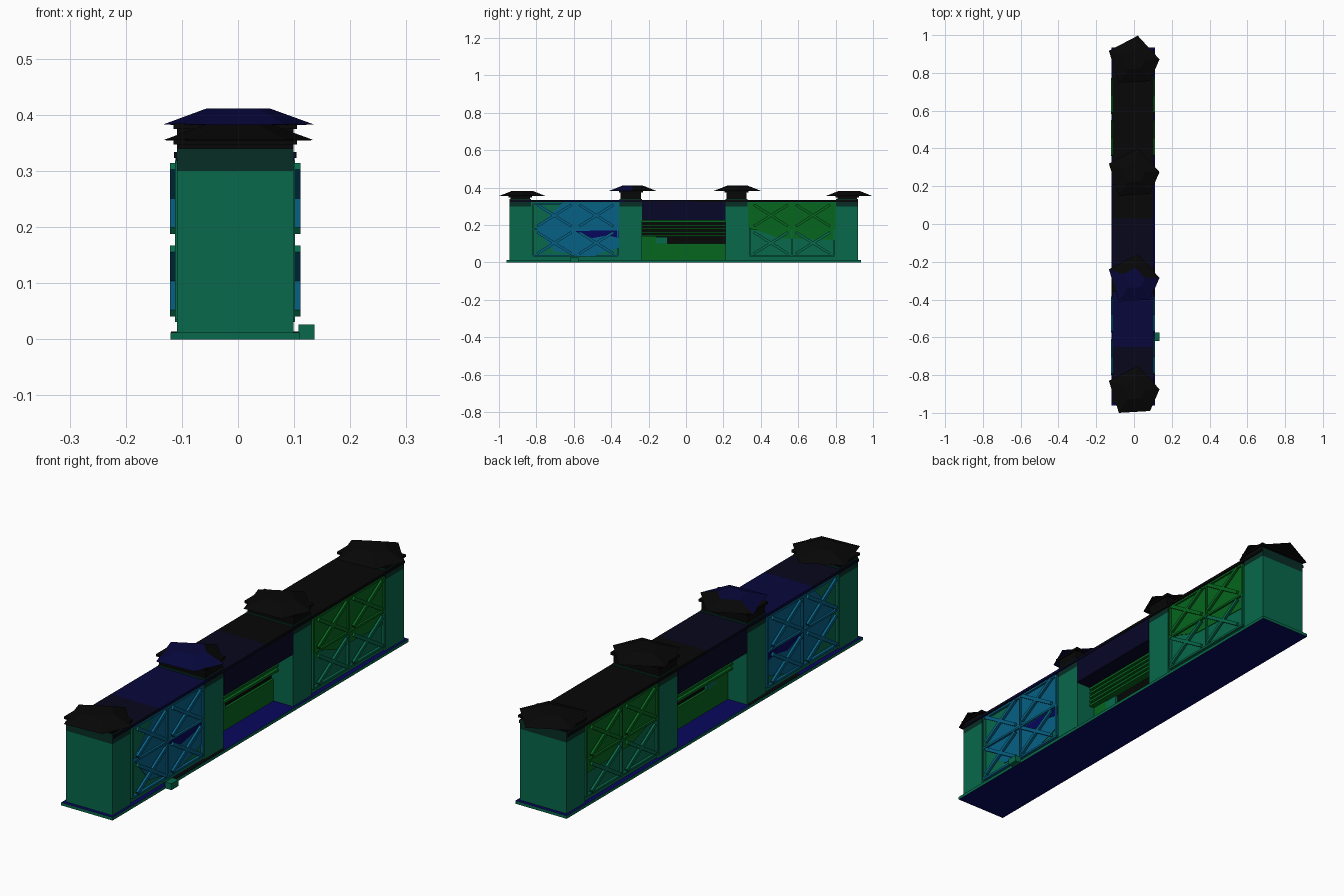
import bpy
import bmesh
from mathutils import Matrix, Vector

cube = bpy.data.objects.get("Cube")
if cube:
    bpy.data.objects.remove(cube, do_unlink=True)


def material(name, rgb):
    m = bpy.data.materials.new(name)
    m.use_nodes = True
    m.diffuse_color = (*rgb, 1)
    m.node_tree.nodes["Principled BSDF"].inputs["Base Color"].default_value = (*rgb, 1)
    return m


TEAL = material("teal", (.002, .138, .067))
DARK_TEAL = material("dark teal", (.002, .026, .018))
GREEN = material("green", (.002, .132, .013))
BLUE = material("blue", (.002, .12, .235))
NAVY = material("navy", (.002, .002, .11))
ROOF_NAVY = material("roof navy", (.002, .002, .045))
FASCIA_NAVY = material("fascia navy", (.002, .002, .02))
DARK_NAVY = material("dark navy", (.002, .002, .012))
BLACK = material("black", (.002, .002, .002))
CX = -.005  # centre line of the building


def finish(name, bm, mats, rule=None):
    bmesh.ops.recalc_face_normals(bm, faces=bm.faces)
    bm.normal_update()
    if rule:
        for f in bm.faces:
            f.material_index = rule(f)
    mesh = bpy.data.meshes.new(name)
    bm.to_mesh(mesh)
    bm.free()
    for m in mats:
        mesh.materials.append(m)
    ob = bpy.data.objects.new(name, mesh)
    bpy.context.collection.objects.link(ob)


def add_box(bm, x, y, z, tilt=0):
    """Box from ranges, turned about x by tilt."""
    size = [b - a for a, b in (x, y, z)]
    mid = Vector([(a + b) / 2 for a, b in (x, y, z)])
    mat = Matrix.Translation(mid) @ Matrix.Rotation(tilt, 4, 'X')
    bmesh.ops.create_cube(bm, size=1, matrix=mat @ Matrix.Diagonal((*size, 1)))


def box(name, x, y, z, mats, rule=None):
    bm = bmesh.new()
    add_box(bm, x, y, z)
    finish(name, bm, mats, rule)


def plate(name, x, outline, mat):
    """Thin painted plate in the y-z plane."""
    bm = bmesh.new()
    f = bm.faces.new([bm.verts.new((x - .002, y, z)) for y, z in outline])
    r = bmesh.ops.extrude_face_region(bm, geom=[f])
    bmesh.ops.translate(bm, vec=(.004, 0, 0),
                        verts=[v for v in r["geom"] if isinstance(v, bmesh.types.BMVert)])
    finish(name, bm, [mat])


def both_sides(x0, x1):
    return {"left": (CX + x0, CX + x1), "right": (CX - x1, CX - x0)}


# Base slab: teal rim, navy top and underside
box("base_slab", (CX - .115, CX + .115), (-.96, .935), (0, .012), [TEAL, NAVY],
    lambda f: int(abs(f.normal.z) > .5))
box("side_step", (.108, .136), (-.62, -.575), (0, .026), [TEAL])
for side, xr in both_sides(.101, .1145).items():
    box("floor_edge_" + side, xr, (-.56, -.24), (.01, .014), [BLACK])

# Towers with a dark upper band, neck and irregular five-sided cap
CAP = [(.02, .125), (-.133, .045), (-.08, -.125), (.085, -.115), (.135, 0)]


def cap(name, yc, z, mats, rule=None):
    bm = bmesh.new()
    rings = []
    for scale, dz in ((.85, -.001), (1, 0), (.43, .028)):
        rings.append([bm.verts.new((x * scale, yc + y * scale, z + dz)) for x, y in CAP])
    n = len(CAP)
    for lower, upper in zip(rings, rings[1:]):
        for i in range(n):
            j = (i + 1) % n
            bm.faces.new((lower[i], lower[j], upper[j], upper[i]))
    bm.faces.new(rings[0])
    bm.faces.new(rings[-1])
    finish(name, bm, mats, rule)


TOWERS = [("front_end", -.945, -.828, -.875, .355), ("front_inner", -.355, -.235, -.285, .383),
          ("back_inner", .21, .33, .275, .383), ("back_end", .803, .92, .872, .355)]
for name, y0, y1, yc, ztop in TOWERS:
    box(name + "_tower", (CX - .104, CX + .104), (y0, y1), (.012, .3), [TEAL])
    box(name + "_band", (CX - .104, CX + .104), (y0, y1), (.3, .34), [DARK_TEAL])
    box(name + "_neck", (CX - .104, CX + .104), (y0 + .006, y1 - .006), (.34, ztop), [BLACK])
    box(name + "_eave", (CX - .11, CX + .11), (y0 - .004, y1 + .004), (ztop - .008, ztop + .002),
        [BLACK])
    if name == "front_inner":
        cap(name + "_cap", yc, ztop, [ROOF_NAVY, BLACK], lambda f: int(f.normal.y > .08))
    else:
        cap(name + "_cap", yc, ztop, [BLACK])

# Roof in coloured lengths
for name, y0, y1, mat in (("front", -.944, -.65, DARK_NAVY), ("middle_front", -.65, -.33, ROOF_NAVY),
                          ("middle", -.33, .03, DARK_NAVY), ("back", .03, .919, BLACK)):
    box("roof_" + name, (CX - .109, CX + .109), (y0, y1), (.323, .334), [mat])

# Braced bays between the towers
BLUE_AREA = [(-.8, .18), (-.7, .06), (-.52, .03), (-.357, .08), (-.357, .32), (-.66, .32)]
GREEN_AREA = [(.332, .19), (.5, .13), (.8, .12), (.8, .32), (.332, .32)]
NAVY_PATCH = [(-.6, .168), (-.5, .13), (-.42, .145), (-.357, .13), (-.357, .172)]


def brace_set(name, xr, y0, y1, mats, rule):
    bm = bmesh.new()
    ym = (y0 + y1) / 2
    for yc in ((y0 + ym) / 2, (ym + y1) / 2):
        for zc in (.104, .251):
            for tilt in (.56, -.56):
                add_box(bm, xr, (yc - .108, yc + .108), (zc - .007, zc + .007), tilt)
    finish(name, bm, mats, rule)


def front_rule(f):
    """Painted from the centre of the bay backwards, teal towards the end."""
    return int(f.calc_center_median().y > -.72)


def back_rule(f):
    """Painted above mid height."""
    return int(f.calc_center_median().z > .15)


for bay, y0, y1, mat, area, rule in (
        ("front", -.828, -.355, BLUE, BLUE_AREA, front_rule),
        ("back", .33, .803, GREEN, GREEN_AREA, back_rule)):
    box(bay + "_bay_wall", (CX - .096, CX + .096), (y0, y1), (.012, .323), [TEAL])
    for side, s in (("left", 1), ("right", -1)):
        plate(f"{bay}_bay_paint_{side}", CX + s * .097, area, mat)
        if bay == "front":
            plate("dark_patch_" + side, CX + s * .0985, NAVY_PATCH, NAVY)
    for side, xr in both_sides(.106, .116).items():
        brace_set(f"{bay}_braces_{side}", xr, y0 + .012, y1 - .012, [TEAL, mat], rule)
    ym = (y0 + y1) / 2
    for side, xr in both_sides(.096, .107).items():
        bm = bmesh.new()
        for zc in (.035, .177, .315):
            for half in ((y0 + .01, ym), (ym, y1 - .01)):
                add_box(bm, xr, half, (zc - .004, zc + .004))
        for yc in (y0 + .01, ym, y1 - .01):
            for half in ((.035, .177), (.177, .315)):
                add_box(bm, xr, (yc - .004, yc + .004), half)
        finish(f"{bay}_frame_{side}", bm, [TEAL, mat], rule)

# Recessed middle bay: low wall, louvres and deep fascia
MID = (-.235, .21)
box("low_wall", (CX - .018, CX + .018), MID, (.012, .1), [GREEN])
box("louvre_backing", (CX - .008, CX + .008), MID, (.1, .23), [BLACK])
for side, xr in both_sides(.008, .04).items():
    bm = bmesh.new()
    for k in range(5):
        z = .138 + k * .019
        add_box(bm, xr, MID, (z, z + .009))
    finish("louvre_slats_" + side, bm, [GREEN])
for side, xr in both_sides(.008, .018).items():
    box("louvre_block_" + side, xr, (-.16, -.1), (.1, .135), [TEAL])
    box("louvre_end_" + side, xr, (-.235, -.16), (.1, .138), [GREEN])
box("middle_fascia", (CX - .106, CX + .106), MID, (.224, .323), [FASCIA_NAVY])
